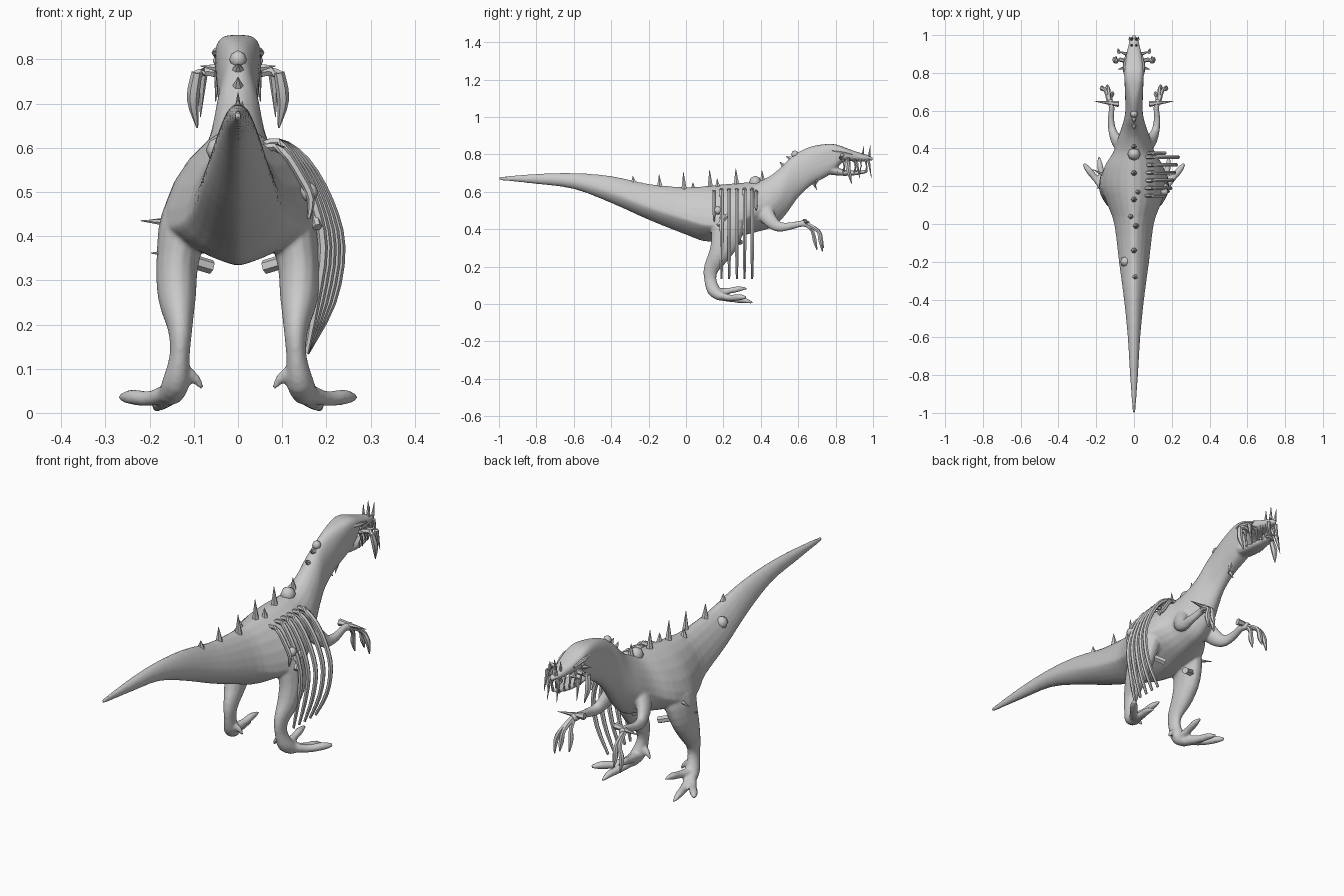
import bpy, bmesh, math
from mathutils import Vector

hide = bpy.data.materials.new("grey_hide")
hide.diffuse_color = (0.6, 0.6, 0.6, 1)


def spline(rows, steps):
    """Catmull-Rom through rows of numbers."""
    out = []
    for i in range(len(rows) - 1):
        p0, p1 = rows[max(i - 1, 0)], rows[i]
        p2, p3 = rows[i + 1], rows[min(i + 2, len(rows) - 1)]
        for k in range(steps):
            t = k / steps
            out.append([0.5 * (2 * b + (c - a) * t + (2 * a - 5 * b + 4 * c - d) * t * t
                               + (3 * b - a - 3 * c + d) * t ** 3)
                        for a, b, c, d in zip(p0, p1, p2, p3)])
    out.append(list(rows[-1]))
    return out


def skin(name, rings):
    """Join equal rings of points into a closed, capped surface."""
    bm = bmesh.new()
    vs = [[bm.verts.new(p) for p in r] for r in rings]
    n = len(vs[0])
    for a, b in zip(vs, vs[1:]):
        for i in range(n):
            j = (i + 1) % n
            bm.faces.new((a[i], a[j], b[j], b[i]))
    bm.faces.new(vs[0][::-1])
    bm.faces.new(vs[-1])
    bmesh.ops.recalc_face_normals(bm, faces=bm.faces)
    me = bpy.data.meshes.new(name)
    bm.to_mesh(me)
    bm.free()
    me.materials.append(hide)
    ob = bpy.data.objects.new(name, me)
    bpy.context.collection.objects.link(ob)
    bpy.ops.object.select_all(action='DESELECT')
    ob.select_set(True)
    bpy.context.view_layer.objects.active = ob
    bpy.ops.object.shade_smooth_by_angle(angle=math.radians(50))
    return ob


def tube(name, rows, sides=8, steps=3):
    """Rows are x, y, z, radius across, optional second radius."""
    rows = [tuple(r) if len(r) == 5 else (*r, r[3]) for r in rows]
    pts = spline(rows, steps)
    rings = []
    for i, p in enumerate(pts):
        t = (Vector(pts[min(i + 1, len(pts) - 1)][:3]) - Vector(pts[max(i - 1, 0)][:3])).normalized()
        ref = Vector((0, 1, 0)) if abs(t.x) > 0.9 else Vector((1, 0, 0))
        u = (ref - t * ref.dot(t)).normalized()
        v = t.cross(u)
        rings.append([Vector(p[:3])
                      + u * p[3] * math.cos(2 * math.pi * k / sides)
                      + v * p[4] * math.sin(2 * math.pi * k / sides) for k in range(sides)])
    return skin(name, rings)


def spike(name, base, tip, r, sides=6):
    return tube(name, [(*base, r), (*tip, 0.001)], sides, 1)


def ball(name, x, y, z, r):
    k = [(-1, .1), (-.7, .7), (0, 1), (.7, .7), (1, .1)]
    return tube(name, [(x, y, z + a * r, b * r) for a, b in k], 8, 1)


# Tail, torso, neck and upper head:
# y, top, bottom, half width, height of widest point (0-1), upper and lower roundness exponents
body = [(-1, .680, .662, .006, .5, 1, 1), (-.8, .695, .642, .021, .5, 1, 1),
        (-.6, .70, .615, .033, .45, 1.1, 1.1), (-.4, .684, .54, .053, .4, 1.2, 1.2),
        (-.2, .642, .45, .08, .36, 1.3, 1.3), (0, .624, .37, .105, .33, 1.25, 1.45),
        (.1, .63, .335, .14, .3, 1.2, 1.5), (.2, .64, .34, .172, .28, 1.2, 1.5),
        (.3, .648, .365, .158, .3, 1.2, 1.4), (.38, .655, .385, .11, .4, 1.15, 1.25),
        (.45, .685, .405, .088, .42, 1.1, 1.15), (.5, .725, .44, .07, .45, 1.1, 1.1),
        (.55, .775, .50, .054, .5, 1, 1), (.6, .812, .57, .046, .5, 1, 1),
        (.67, .842, .635, .047, .5, .85, .9), (.75, .855, .68, .05, .55, .55, .75),
        (.8, .853, .715, .052, .55, .55, .75), (.84, .84, .76, .05, .5, .65, .8),
        (.9, .818, .762, .04, .5, .8, .9), (.96, .80, .762, .026, .5, 1, 1),
        (1, .783, .768, .008, .5, 1, 1)]
rings = []
for y, top, bot, w, f, pu, pl in spline(body, 3):
    mid = bot + (top - bot) * f
    ring = []
    for k in range(24):
        a = 2 * math.pi * k / 24
        c, s = math.cos(a), math.sin(a)
        p = pu if s > 0 else pl
        c = math.copysign(abs(c) ** p, c)
        s = math.copysign(abs(s) ** p, s)
        ring.append((w * c, y, mid + s * ((top - mid) if s > 0 else (mid - bot))))
    rings.append(ring)
flesh = [skin("body", rings)]
spike("tail_tip", (0, -.96, .675), (0, -1, .668), .008)

# Lower jaw and hanging throat barbs
flesh.append(tube("lower_jaw", [(0, .74, .73, .043, .035), (0, .82, .705, .042, .02),
                                (0, .9, .70, .033, .013), (0, .97, .71, .012, .009)]))
spike("throat_barb", (0, .67, .67), (0, .70, .61), .018)
spike("throat_barb", (.02, .71, .68), (.02, .69, .63), .012)

for s in (-1, 1):
    # Teeth along both jaws, snout horns and brow
    for i in range(5):
        y, x = .84 + i * .03, s * (.046 - i * .007)
        spike("upper_tooth", (x, y, .775), (x * 1.1, y + .01, .73 if i % 2 else .705), .008)
        spike("lower_tooth", (x * .8, y, .70), (x * .9, y + .005, .74), .006)
    for y, z in ((.945, .845), (.98, .85)):
        spike("snout_horn", (s * .012, y, .79), (s * .016, y + .006, z), .009)
    tube("brow", [(s * .042, .78, .82, .008), (s * .05, .83, .815, .01), (s * .042, .89, .80, .005)], 6)
    ball("eye", s * .045, .835, .797, .012)
    # Cheek strut with hanging tusks and shards
    tube("cheek_strut", [(s * .04, .86, .77, .012), (s * .075, .87, .772, .011), (s * .10, .86, .762, .01)], 6)
    tube("cheek_tusk", [(s * .093, .86, .77, .012), (s * .102, .87, .71, .014),
                        (s * .092, .885, .645, .002)], 6)
    spike("cheek_tusk", (s * .08, .91, .765), (s * .085, .93, .67), .011)
    spike("cheek_barb", (s * .04, .83, .78), (s * .085, .82, .785), .012)
    spike("cheek_barb", (s * .04, .90, .765), (s * .085, .915, .77), .01)
    spike("front_tusk", (s * .02, .975, .775), (s * .025, .992, .67), .009)

    # Leg
    flesh.append(tube("leg", [(s * .085, .23, .52, .035, .06),
                              (s * .118, .225, .44, .056, .09), (s * .137, .21, .34, .048, .078),
                              (s * .138, .175, .26, .043, .057), (s * .131, .135, .19, .028, .041),
                              (s * .132, .13, .13, .023, .033), (s * .14, .15, .07, .031, .035),
                              (s * .155, .19, .037, .028, .022)], 14))
    # Three toes and a raised inner claw
    flesh.append(tube("outer_toe", [(s * .14, .16, .055, .024), (s * .195, .23, .033, .018),
                                    (s * .24, .285, .036, .018), (s * .266, .32, .035, .008)]))
    flesh.append(tube("middle_toe", [(s * .15, .17, .045, .026), (s * .17, .26, .025, .018),
                                     (s * .18, .31, .02, .016), (s * .185, .357, .006, .006)]))
    flesh.append(tube("inner_toe", [(s * .14, .17, .06, .025), (s * .13, .23, .07, .017),
                                    (s * .125, .28, .08, .016), (s * .12, .327, .083, .005)]))
    flesh.append(tube("inner_claw", [(s * .135, .14, .075, .02), (s * .105, .145, .085, .016),
                                     (s * .08, .15, .055, .005)]))
    tube("thigh_peg", [(s * .11, .27, .345, .016), (s * .06, .29, .33, .016)], 6, 1)

    # Arm, fingers and wrist spike
    flesh.append(tube("arm", [(s * .055, .41, .52, .034, .05), (s * .09, .44, .46, .03, .042),
                              (s * .113, .49, .415, .022, .029), (s * .122, .55, .415, .018, .021),
                              (s * .118, .62, .43, .015, .017), (s * .13, .655, .425, .018, .021)], 12))
    for x, y, z in ((.115, .70, .29), (.14, .735, .30), (.17, .73, .28)):
        tube("finger", [(s * .13, .64, .43, .013), (s * (x + .13) / 2, y - .025, .39, .01),
                        (s * x, y - .012, .34, .012), (s * x, y, z, .003)], 6)
    spike("wrist_spike", (s * .08, .635, .44), (s * .21, .65, .435), .016)

# Fuse the fleshy parts into one skin with soft joints
bpy.ops.object.select_all(action='DESELECT')
for ob in flesh:
    ob.modifiers.clear()
    ob.select_set(True)
bpy.context.view_layer.objects.active = flesh[0]
bpy.ops.object.join()
fuse = flesh[0].modifiers.new("fuse", 'REMESH')
fuse.mode = 'VOXEL'
fuse.voxel_size = 0.006
fuse.use_smooth_shade = True
soften = flesh[0].modifiers.new("soften", 'SMOOTH')
soften.factor = 0.5
soften.iterations = 5

# Thorns on the left hip
spike("hip_thorn", (-.14, .25, .43), (-.22, .29, .435), .012)
spike("hip_thorn", (-.15, .2, .36), (-.197, .19, .362), .011)

# Spikes and lumps along the back: x, y, base height, tip height
for x, y, b, t in ((.005, -.28, .645, .685), (0, -.14, .625, .692), (.01, -.01, .61, .705),
                   (0, .13, .62, .718), (.02, .17, .62, .67), (0, .27, .635, .725),
                   (0, .41, .65, .715), (-.015, .04, .61, .65)):
    spike("back_spike", (x, y, b), (x, y - .004, t), .017)
spike("neck_spike", (0, .57, .77), (0, .535, .79), .02)
spike("neck_spike", (0, .53, .73), (0, .50, .76), .018)
ball("back_lump", 0, .37, .65, .034)
ball("neck_lump", 0, .582, .80, .02)
ball("tail_lump", -.045, -.2, .595, .028)

# Exposed ribs on one side, bowing outward over the thigh
for i in range(5):
    y, k = .19 + i * .041, .83 + i * .043
    tube("long_rib", [(.04, y, .60, .009), (.09, y, .612, .011), (.152 * k, y, .57, .011),
                      (.205 * k, y, .48, .011), (.232 * k, y, .375, .011),
                      (.212 * k, y, .25, .01), (.155, y, .135, .006)], 6)
for y, z in ((.15, .44), (.375, .50)):
    tube("short_rib", [(.05, y, .60, .009), (.10, y, .595, .01), (.145, y, .53, .01),
                       (.165, y, (z + .53) / 2, .009), (.16, y, z, .004)], 6)

# Torn lumps and shards beneath the ribs
for y, z in ((.17, .50), (.20, .46), (.19, .42)):
    ball("flesh_lump", .16, y, z, .022)
tube("hip_shard", [(.155, .19, .40, .012, .02), (.157, .20, .30, .008, .012)], 6, 1)
tube("hip_shard", [(.165, .23, .48, .01), (.18, .17, .42, .01)], 6, 1)
